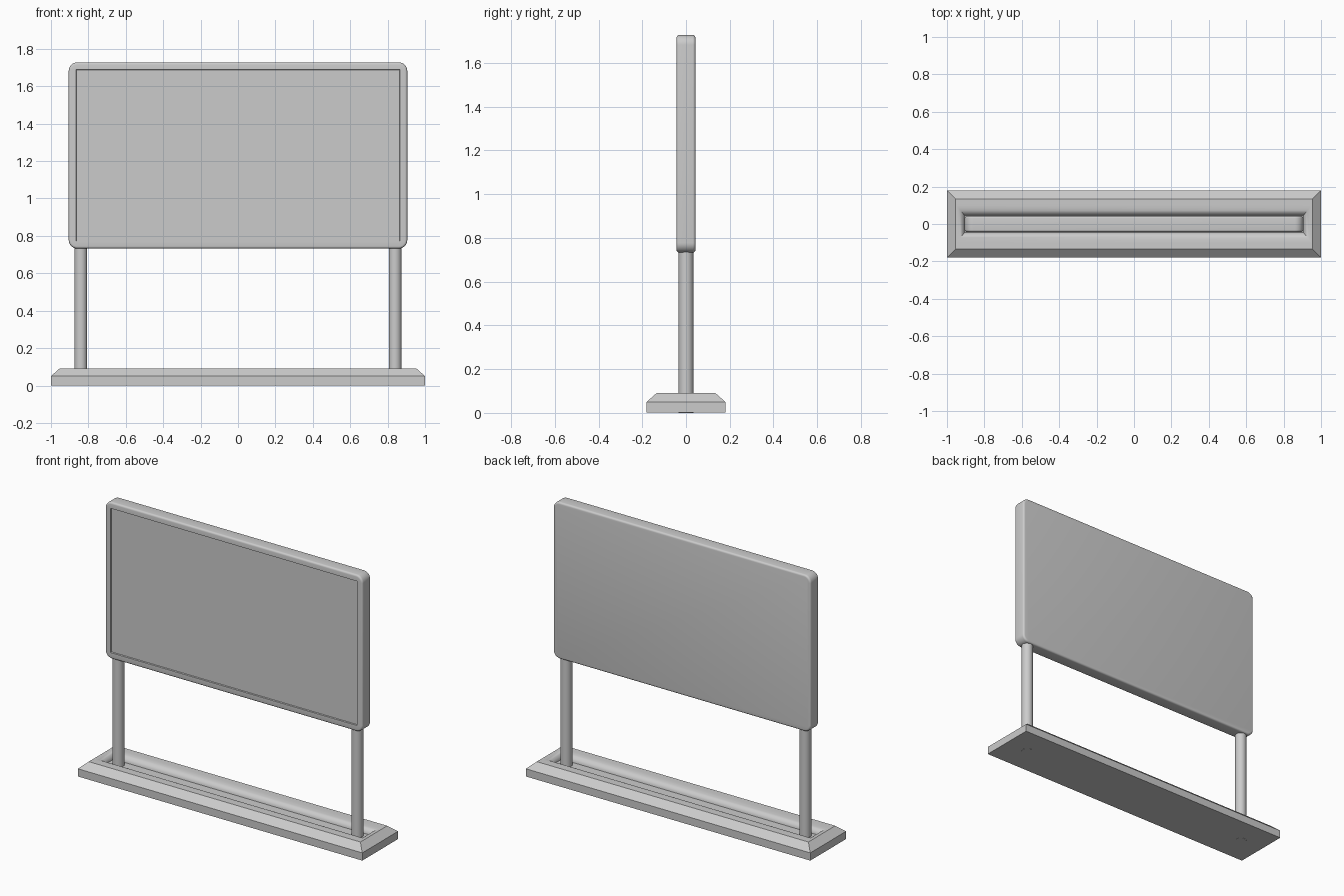
import bpy, bmesh
from math import sin, cos, pi, radians

if "Cube" in bpy.data.objects:
    bpy.data.objects.remove(bpy.data.objects["Cube"])


def rect_ring(hw, hd, z):
    return [(-hw, -hd, z), (hw, -hd, z), (hw, hd, z), (-hw, hd, z)]


def rounded_ring(hw, hh, r, y, zc, n=8):
    # rounded rectangle in the xz plane
    pts = []
    for k, (sx, sz) in enumerate([(1, 1), (-1, 1), (-1, -1), (1, -1)]):
        for i in range(n + 1):
            a = (k + i / n) * pi / 2
            pts.append((sx * (hw - r) + r * cos(a), y, zc + sz * (hh - r) + r * sin(a)))
    return pts


def finish(ob):
    bpy.ops.object.select_all(action='DESELECT')
    ob.select_set(True)
    bpy.context.view_layer.objects.active = ob
    bpy.ops.object.shade_smooth_by_angle(angle=radians(30))


def loft(name, rings):
    # skin consecutive closed rings and cap both ends
    bm = bmesh.new()
    loops = [[bm.verts.new(p) for p in ring] for ring in rings]
    for a, b in zip(loops, loops[1:]):
        for i in range(len(a)):
            j = (i + 1) % len(a)
            bm.faces.new((a[i], a[j], b[j], b[i]))
    bm.faces.new(loops[0][::-1])
    bm.faces.new(loops[-1])
    bmesh.ops.recalc_face_normals(bm, faces=bm.faces)
    me = bpy.data.meshes.new(name)
    bm.to_mesh(me)
    bm.free()
    ob = bpy.data.objects.new(name, me)
    bpy.context.collection.objects.link(ob)
    finish(ob)
    return ob


# base: plinth with chamfered rim and a slot with rounded lips
base = [rect_ring(1, 0.18, 0.001), rect_ring(1, 0.18, 0.05), rect_ring(0.955, 0.135, 0.09)]
for i in range(7):
    a = i / 6 * pi / 2
    base.append(rect_ring(0.95 - 0.045 * sin(a), 0.10 - 0.055 * sin(a), 0.05 + 0.04 * cos(a)))
loft("base", base)

# board: rounded slab with softened edges and a shallow recessed screen
W, H, D, R, B, ZC = 0.905, 0.4975, 0.043, 0.045, 0.012, 1.23
steps = [i / 4 * pi / 2 for i in range(5)]
board = []
for a in reversed(steps):
    t = B * (1 - cos(a))
    board.append(rounded_ring(W - t, H - t, R - t, D - B + B * sin(a), ZC))
for a in steps:
    t = B * (1 - cos(a))
    board.append(rounded_ring(W - t, H - t, R - t, -(D - B + B * sin(a)), ZC))
board.append(rounded_ring(0.866, 0.4585, 0.002, -D, ZC))
board.append(rounded_ring(0.864, 0.4565, 0.002, -D + 0.008, ZC))
loft("board", board)

# posts running from the underside of the base into the board
for side, s in (("left", -1), ("right", 1)):
    bpy.ops.mesh.primitive_cylinder_add(vertices=32, radius=0.034, depth=0.76,
                                        location=(s * 0.84, 0, 0.38))
    post = bpy.context.object
    post.name = side + "_post"
    finish(post)
